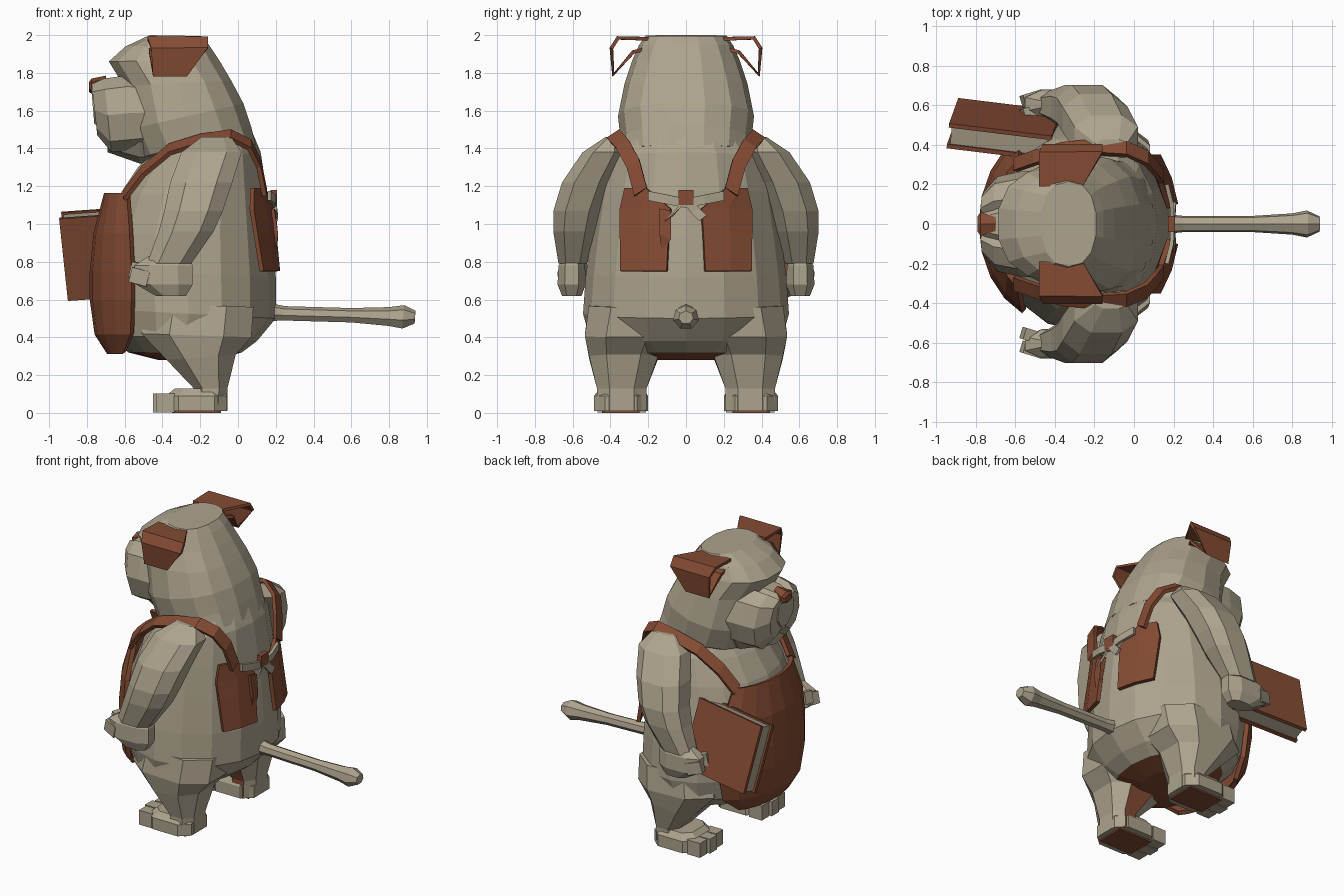
import bpy, bmesh
from math import sin, cos, pi, radians, copysign, sqrt
from mathutils import Vector, Matrix, Euler

if "Cube" in bpy.data.objects:
    bpy.data.objects.remove(bpy.data.objects["Cube"])


def material(name, rgb):
    m = bpy.data.materials.new(name)
    m.diffuse_color = (*rgb, 1)
    m.use_nodes = True
    m.node_tree.nodes["Principled BSDF"].inputs["Base Color"].default_value = m.diffuse_color
    return m


FUR = material("fur", (0.42, 0.37, 0.27))
BROWN = material("leather", (0.23, 0.07, 0.033))


def finish(bm, name, mats, thick=0):
    bmesh.ops.recalc_face_normals(bm, faces=bm.faces)
    me = bpy.data.meshes.new(name)
    bm.to_mesh(me)
    bm.free()
    ob = bpy.data.objects.new(name, me)
    bpy.context.collection.objects.link(ob)
    for m in mats:
        me.materials.append(m)
    if thick:
        mod = ob.modifiers.new("thickness", 'SOLIDIFY')
        mod.thickness = thick
        mod.offset = 0
    return ob


def loft(name, rings, sides, mat=FUR, power=1.0, phase=0.0, paint=None):
    """Closed skin; each ring = (x, z) of one end, (x, z) of the other, y centre, y half width."""
    bm = bmesh.new()
    loops = []
    for (ax, az), (bx, bz), cy, w in rings:
        loop = []
        for i in range(sides):
            t = 2 * pi * (i + phase) / sides
            c = copysign(abs(cos(t)) ** power, cos(t))
            s = copysign(abs(sin(t)) ** power, sin(t))
            loop.append(bm.verts.new(((ax + bx) / 2 + c * (ax - bx) / 2, cy + s * w,
                                      (az + bz) / 2 + c * (az - bz) / 2)))
        loops.append(loop)
    for p, q in zip(loops, loops[1:]):
        for i in range(sides):
            j = (i + 1) % sides
            bm.faces.new((p[i], p[j], q[j], q[i]))
    bm.faces.new(loops[0])
    bm.faces.new(loops[-1])
    bmesh.ops.recalc_face_normals(bm, faces=bm.faces)
    if paint:
        for f in bm.faces:
            f.material_index = int(paint(f.normal))
    return finish(bm, name, [mat, BROWN])


def sheet(name, rows, mat=BROWN, thick=0.025):
    """Open grid of points given a little thickness."""
    bm = bmesh.new()
    g = [[bm.verts.new(p) for p in r] for r in rows]
    for p, q in zip(g, g[1:]):
        for i in range(len(p) - 1):
            bm.faces.new((p[i], p[i + 1], q[i + 1], q[i]))
    return finish(bm, name, [mat], thick)


def ribbon(name, path, half, mat=BROWN, thick=0.025):
    h = Vector(half)
    return sheet(name, [(Vector(p) - h, Vector(p) + h) for p in path], mat, thick)


def box(name, loc, size, mat=FUR, rot=Matrix.Identity(4)):
    bm = bmesh.new()
    bmesh.ops.create_cube(bm, size=1, matrix=Matrix.Translation(loc) @ rot @ Matrix.Diagonal((*size, 1)))
    return finish(bm, name, [mat])


# Torso
loft("body", [((-.42, .28), (-.12, .28), 0, .2), ((-.58, .32), (.02, .32), 0, .4),
              ((-.67, .41), (.1, .38), 0, .51), ((-.72, .55), (.2, .5), 0, .545),
              ((-.74, .75), (.2, .72), 0, .53), ((-.71, .95), (.18, .95), 0, .5),
              ((-.63, 1.15), (.15, 1.18), 0, .465), ((-.53, 1.3), (.12, 1.38), 0, .42),
              ((-.42, 1.42), (.07, 1.5), 0, .33)], 16, paint=lambda n: n.z < -.9)

# Head, muzzle, jaw, nose
loft("head", [((-.42, 1.34), (.1, 1.42), 0, .34), ((-.52, 1.35), (.075, 1.52), 0, .345),
              ((-.58, 1.5), (.035, 1.64), 0, .36), ((-.61, 1.73), (-.03, 1.76), 0, .325),
              ((-.69, 1.86), (-.095, 1.87), 0, .285), ((-.6, 1.94), (-.15, 1.95), 0, .25),
              ((-.47, 2.0), (-.19, 1.995), 0, .215)], 14, power=.85, phase=.5)
loft("jaw", [((-.4, 1.55), (-.4, 1.32), 0, .22), ((-.52, 1.55), (-.52, 1.32), 0, .2),
             ((-.69, 1.52), (-.69, 1.38), 0, .12)], 8)
loft("muzzle_bridge", [((-.5, 1.8), (-.5, 1.5), 0, .16), ((-.68, 1.785), (-.68, 1.5), 0, .15),
                       ((-.78, 1.755), (-.76, 1.52), 0, .09)], 8, phase=.5)
loft("nose", [((-.7, 1.785), (-.7, 1.72), 0, .04), ((-.775, 1.77), (-.775, 1.69), 0, .07),
              ((-.79, 1.75), (-.79, 1.7), 0, .045)], 6, BROWN)

# Tail with a blunt tip
loft("tail", [((.12, .59), (.12, .48), 0, .055), ((.25, .565), (.25, .485), 0, .042),
              ((.6, .555), (.6, .475), 0, .042), ((.8, .56), (.8, .455), 0, .055),
              ((.88, .57), (.87, .44), 0, .07), ((.94, .54), (.935, .47), 0, .04)], 7)

for s, side in ((1, "left"), (-1, "right")):
    # Jowls hang either side of the muzzle
    loft(side + "_jowl", [((-.48, 1.78), (-.48, 1.4), s * .13, .14),
                          ((-.6, 1.785), (-.55, 1.39), s * .13, .135),
                          ((-.71, 1.77), (-.67, 1.38), s * .115, .125),
                          ((-.775, 1.74), (-.745, 1.47), s * .08, .08)], 8)

    # Folded ears, closed underneath
    ear = [(-.37, .19, 1.98, .11), (-.32, .36, 1.985, .16), (-.31, .395, 1.93, .15),
           (-.36, .385, 1.79, .09), (-.35, .28, 1.91, .12), (-.37, .2, 1.93, .1)]
    sheet(side + "_ear", [[(x - w, s * y, z), (x + w, s * y, z)] for x, y, z, w in ear], thick=.02)

    # Legs, feet, toes
    loft(side + "_leg", [((-.26, .012), (-.05, .012), s * .34, .14),
                         ((-.24, .13), (-.05, .13), s * .34, .14),
                         ((-.39, .28), (0, .31), s * .33, .195),
                         ((-.53, .42), (.09, .4), s * .315, .235),
                         ((-.5, .58), (.1, .56), s * .28, .25)], 8, power=.8, phase=.5,
         paint=lambda n: n.y * s < -.75)
    loft(side + "_foot", [((-.39, .01), (-.05, .01), s * .345, .15),
                          ((-.39, .09), (-.05, .09), s * .345, .15),
                          ((-.34, .13), (-.09, .13), s * .34, .12)], 8, power=.6, phase=.5)
    box(side + "_sole", (-.22, s * .345, .008), (.26, .2, .016), BROWN)
    for k in (-1, 0, 1):
        box(f"{side}_toe_{k + 2}", (-.4 + .015 * abs(k), s * .34 + k * .088, .052), (.1, .08, .1))

    # Arms and hands
    arm = [(-.2, -.03, 1.46, .39, .04), (-.31, .03, 1.38, .435, .12), (-.37, -.02, 1.22, .525, .14),
           (-.4, -.07, 1.07, .575, .135), (-.43, -.12, .96, .59, .12), (-.49, -.24, .79, .6, .08)]
    loft(side + "_arm", [((a, z), (b, z), s * y, w) for a, b, z, y, w in arm], 8, power=.8, phase=.5)
    hand = [(-.48, -.25, .83, .04), (-.56, -.23, .78, .075), (-.55, -.23, .68, .08), (-.44, -.27, .62, .055)]
    loft(side + "_hand", [((a, z), (b, z), s * .605, w) for a, b, z, w in hand], 8, power=.8, phase=.5)
    for k in range(2):
        box(f"{side}_finger_{k + 1}", (-.515, s * (.635 - .07 * k), .72 + .03 * k), (.1, .06, .08),
            rot=Euler((0, .25, s * .3)).to_matrix().to_4x4())

    # Apron straps over the shoulders
    path = [(-.6, .3, 1.15), (-.5, .335, 1.28), (-.36, .375, 1.395), (-.2, .39, 1.445),
            (-.04, .38, 1.47), (.06, .335, 1.42), (.11, .28, 1.32), (.14, .24, 1.17)]
    ribbon(side + "_strap", [(x, s * y, z) for x, y, z in path], (0, s * .033, -.022), thick=.025)

    # Back flaps follow the curve of the torso
    rows = []
    for z, cx, a, w, ys in ((.75, -.275, .475, .54, (.1, .23, .345)), (.95, -.27, .45, .5, (.09, .23, .345)),
                            (1.08, -.255, .42, .475, (.08, .22, .345)), (1.19, -.245, .4, .455, (.21, .27, .32))):
        rows.append([(cx + a * sqrt(1 - (.93 * y / w) ** 2) + .018, s * y, z) for y in ys])
    sheet(side + "_back_flap", rows, thick=.025)

    # Tie ends meeting at the knot
    ribbon(side + "_tie", [(.165, s * .2, 1.15), (.19, s * .1, 1.13), (.195, 0, 1.11)], (0, 0, .025), FUR, .02)
    ribbon(side + "_tie_end", [(.2, s * .01, 1.12), (.2, s * .05, 1.07), (.205, s * .09, 1.03)],
           (0, .02, .015), FUR, .015)

box("tie_knot", (.19, 0, 1.14), (.035, .08, .08), BROWN)
sheet("loose_tie", [[(.18, -.14, 1.08), (.19, -.08, 1.07)], [(.2, -.14, .95), (.2, -.08, .92)],
                    [(.19, -.13, .86), (.19, -.11, .87)]])

# Apron bib wrapped round the belly
rows = []
for fx, ex, w, z in ((-.68, -.6, .28, .32), (-.745, -.56, .4, .42), (-.77, -.555, .44, .6),
                     (-.77, -.555, .44, .75), (-.75, -.565, .41, .95), (-.695, -.58, .31, 1.16)):
    row = []
    for i in range(9):
        t = 1.15 * (i / 4 - 1)
        row.append((fx + (ex - fx) * (1 - cos(t)) / (1 - cos(1.15)), w * sin(t) / sin(1.15), z))
    rows.append(row)
sheet("apron", rows, thick=.03)

# Leaning book held under the left hand
rot = (Matrix.Rotation(radians(-7), 4, 'Z') @ Matrix.Rotation(radians(-4), 4, 'Y')
       @ Matrix.Rotation(radians(17), 4, 'X'))
for name, off, size, mat in (("book_outer_cover", (0, .055, 0), (.52, .022, .455), BROWN),
                             ("book_inner_cover", (0, -.055, 0), (.52, .022, .455), BROWN),
                             ("book_pages", (.005, 0, 0), (.5, .1, .435), FUR),
                             ("book_spine", (.255, 0, 0), (.02, .13, .455), BROWN)):
    box(name, Vector((-.66, .478, .847)) + rot @ Vector(off), size, mat, rot)
